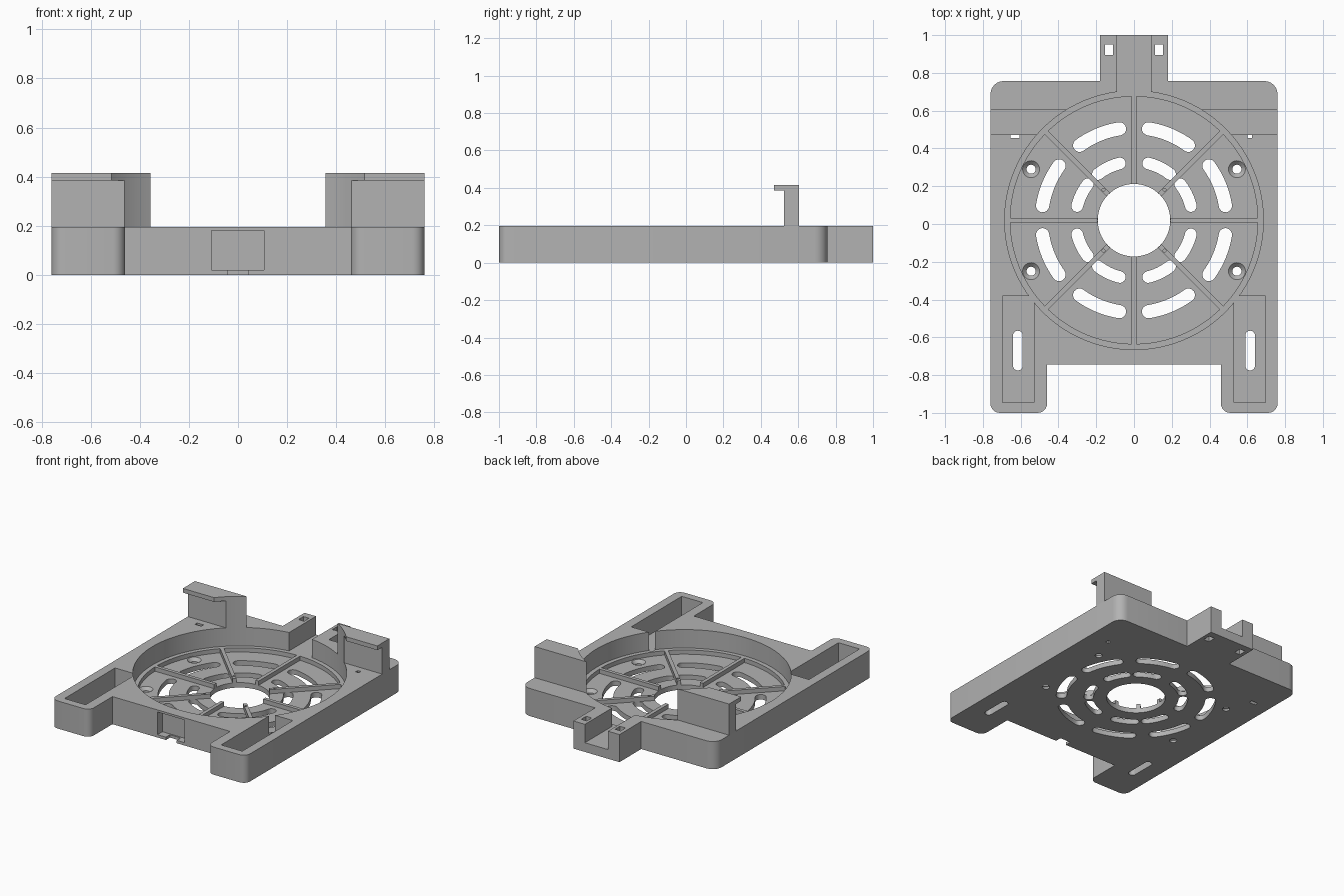
import bpy, bmesh, math
from mathutils import Vector

cube = bpy.data.objects.get("Cube")
if cube:
    bpy.data.objects.remove(cube, do_unlink=True)

grey = bpy.data.materials.new("plain_grey")
grey.use_nodes = True
COLOUR = (0.45, 0.45, 0.45, 1)
grey.diffuse_color = COLOUR
grey.node_tree.nodes["Principled BSDF"].inputs["Base Color"].default_value = COLOUR

CY = 0.02        # fan centre in y
TOP = 0.195      # frame height
FLOOR = 0.035    # grille thickness
RIB = 0.065      # height of ribs and ledge
BOWL = 0.685
HUB = 0.192


def finish(name, bm):
    bmesh.ops.recalc_face_normals(bm, faces=bm.faces)
    mesh = bpy.data.meshes.new(name)
    bm.to_mesh(mesh)
    bm.free()
    mesh.materials.append(grey)
    obj = bpy.data.objects.new(name, mesh)
    bpy.context.collection.objects.link(obj)
    return obj


def prism(name, pts, z0, z1):
    bm = bmesh.new()
    face = bm.faces.new([bm.verts.new((x, y, z0)) for x, y in pts])
    ext = bmesh.ops.extrude_face_region(bm, geom=[face])
    verts = [g for g in ext["geom"] if isinstance(g, bmesh.types.BMVert)]
    bmesh.ops.translate(bm, verts=verts, vec=(0, 0, z1 - z0))
    return finish(name, bm)


def box(name, x0, x1, y0, y1, z0, z1):
    return prism(name, [(x0, y0), (x1, y0), (x1, y1), (x0, y1)], z0, z1)


def arc(r, a0, a1, n, cx=0.0, cy=CY):
    steps = [math.radians(a0 + (a1 - a0) * i / n) for i in range(n + 1)]
    return [(cx + r * math.cos(a), cy + r * math.sin(a)) for a in steps]


def disc(name, r, z0, z1, cx=0.0, cy=CY, n=32):
    return prism(name, arc(r, 0, 360, n, cx, cy)[:-1], z0, z1)


def rounded(corners, n=6):
    # polygon whose corners (x, y, radius) are replaced by smooth fillets
    pts = []
    for i, (x, y, r) in enumerate(corners):
        p = Vector((x, y))
        if r == 0:
            pts.append((x, y))
            continue
        a = (Vector(corners[i - 1][:2]) - p).normalized() * r
        b = (Vector(corners[(i + 1) % len(corners)][:2]) - p).normalized() * r
        for k in range(n + 1):
            t = math.pi / 2 * k / n
            pts.append(tuple(p + a * (1 - math.sin(t)) + b * (1 - math.cos(t))))
    return pts


def arc_slot(name, r, half, a0, a1):
    # curved slot with round ends
    c0, c1 = (arc(r, a, a, 1)[0] for a in (a0, a1))
    pts = arc(r + half, a0, a1, 10) + arc(half, a1, a1 + 180, 8, *c1)[1:-1]
    pts += arc(r - half, a1, a0, 10) + arc(half, a0 + 180, a0 + 360, 8, *c0)[1:-1]
    return prism(name, pts, -0.1, 0.15)


def cut(target, cutter):
    cutter.hide_render = True
    mod = target.modifiers.new("cut", "BOOLEAN")
    mod.operation, mod.solver, mod.object = "DIFFERENCE", "EXACT", cutter
    deps = bpy.context.evaluated_depsgraph_get()
    mesh = bpy.data.meshes.new_from_object(target.evaluated_get(deps))
    target.modifiers.remove(mod)
    target.data = mesh
    bpy.data.objects.remove(cutter, do_unlink=True)


# Frame with two front feet and a rear tongue
half = [(0.18, 1, 0), (0.18, 0.757, 0), (0.76, 0.757, 0.07),
        (0.76, -1, 0.05), (0.46, -1, 0.05), (0.46, -0.745, 0)]
outline = half + [(-x, y, r) for x, y, r in reversed(half)]
frame = prism("frame", rounded(outline), 0, TOP)

# Round bowl, ledge, hub opening
cut(frame, disc("bowl_cut", BOWL, RIB, 0.5, n=96))
cut(frame, disc("grille_cut", 0.655, FLOOR, 0.4, n=96))
cut(frame, disc("hub_cut", HUB, -0.1, 0.4, n=64))

# Cable channel through the tongue
cut(frame, box("channel_cut", -0.09, 0.09, 0.6, 1.1, RIB, 0.4))

# Blind socket in the front edge with a slit beneath
cut(frame, box("socket_cut", -0.108, 0.105, -0.9, -0.69, 0.02, 0.18))
cut(frame, box("slit_cut", -0.042, 0.042, -0.9, -0.7, -0.1, 0.05))

# Vent slots between the ribs
for q in range(4):
    for a, b in ((9, 36), (54, 81)):
        cut(frame, arc_slot("outer_vent", 0.49, 0.035, 90 * q + a, 90 * q + b))
    for a, b in ((14, 38), (52, 76)):
        cut(frame, arc_slot("inner_vent", 0.31, 0.031, 90 * q + a, 90 * q + b))

for s in (-1, 1):
    # Foot trays with a long slot
    cut(frame, box("tray_cut", *sorted((s * 0.53, s * 0.695)), -0.945, -0.38, 0.06, 0.4))
    slot = [(s * 0.615 + dx, y, 0.024) for dx, y in
            ((-0.025, -0.775), (0.025, -0.775), (0.025, -0.565), (-0.025, -0.565))]
    cut(frame, prism("foot_slot", rounded(slot), -0.1, 0.3))
    # Square holes in the tongue
    cut(frame, box("tie_hole", s * 0.132 - 0.022, s * 0.132 + 0.022, 0.895, 0.95, -0.1, 0.4))
    # Countersunk screw holes
    for y in (0.29, -0.25):
        cut(frame, disc("screw_hole", 0.024, -0.1, 0.3, s * 0.545, y, 24))
        bm = bmesh.new()
        bmesh.ops.create_cone(bm, cap_ends=True, segments=24, radius1=0.02,
                              radius2=0.05, depth=0.03)
        bmesh.ops.translate(bm, verts=bm.verts, vec=(s * 0.545, y, FLOOR - 0.01))
        cut(frame, finish("countersink", bm))

# Small slits below the hook lips
cut(frame, box("left_slit", 0.6, 0.625, 0.455, 0.48, -0.1, 0.4))
cut(frame, box("right_slit", -0.655, -0.605, 0.455, 0.48, -0.1, 0.4))

# Eight straight ribs across the grille
for i in range(8):
    rib = box("rib_%d" % (i + 1), HUB, 0.662, -0.0125, 0.0125, FLOOR - 0.005, RIB)
    rib.location.y = CY
    rib.rotation_euler.z = math.radians(45 * i)
    if i % 2:
        # pin hole through the inner end of each diagonal rib
        cut(rib, disc("pin_hole", 0.008, 0, 0.2, *arc(0.228, 45 * i, 45 * i, 1)[0], n=12))

# Two hooked walls, trimmed by the bowl
hook_profile = [(0.605, TOP), (0.605, 0.415), (0.47, 0.415),
                (0.47, 0.385), (0.525, 0.385), (0.525, TOP)]
for side, s in (("left", 1), ("right", -1)):
    bm = bmesh.new()
    face = bm.faces.new([bm.verts.new((s * 0.76, y, z)) for y, z in hook_profile])
    ext = bmesh.ops.extrude_face_region(bm, geom=[face])
    verts = [g for g in ext["geom"] if isinstance(g, bmesh.types.BMVert)]
    bmesh.ops.translate(bm, verts=verts, vec=(-s * 0.5, 0, 0))
    hook = finish(side + "_hook", bm)
    cut(hook, disc("hook_trim", BOWL, 0, 0.6, n=96))

# Smooth round walls, sharp edges kept
bpy.ops.object.select_all(action="DESELECT")
for obj in bpy.context.collection.objects:
    if obj.type == "MESH" and grey.name in obj.data.materials:
        obj.select_set(True)
        bpy.context.view_layer.objects.active = obj
bpy.ops.object.shade_smooth_by_angle(angle=math.radians(30))
